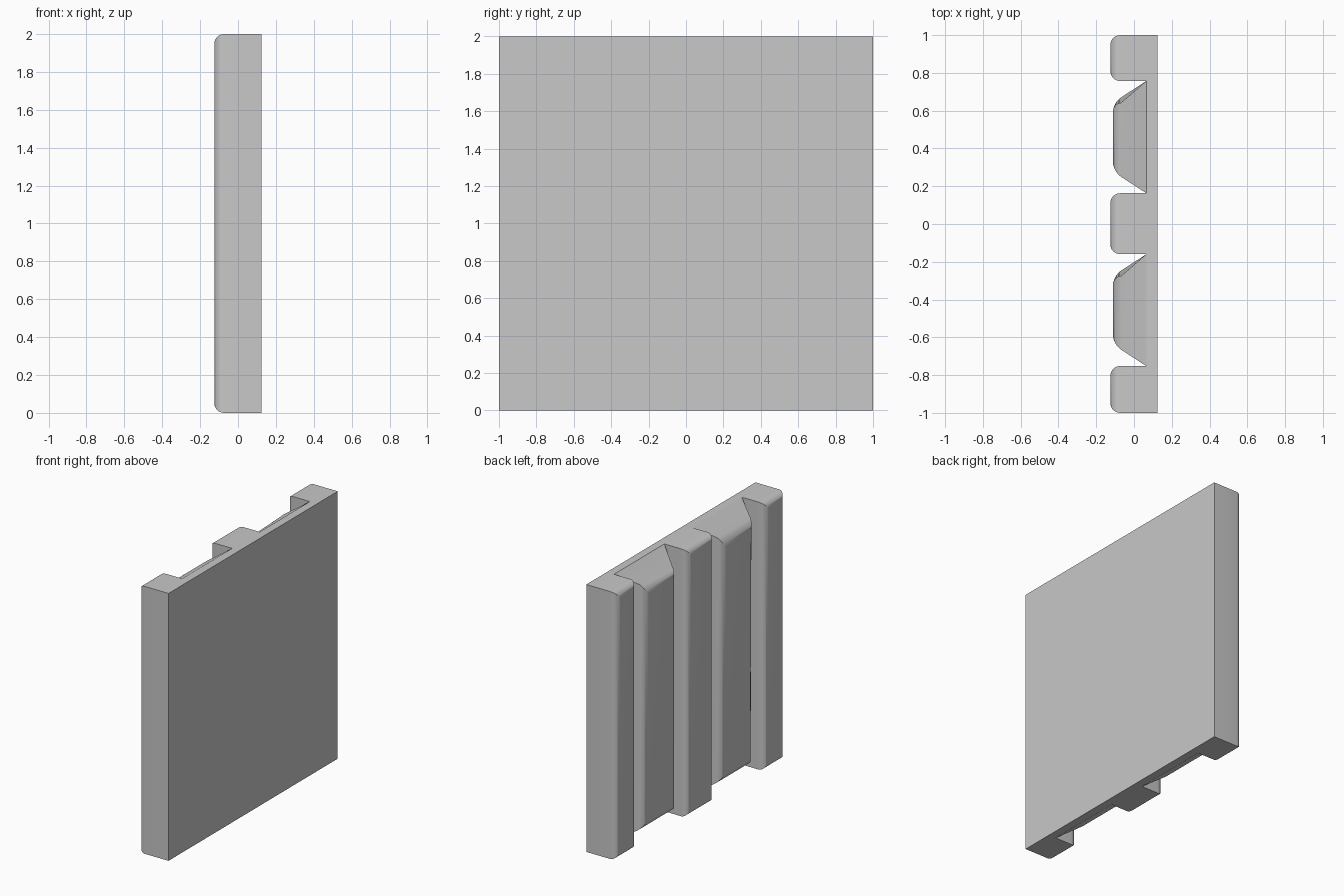
import bpy
import bmesh
import math

cube = bpy.data.objects.get("Cube")
if cube:
    bpy.data.objects.remove(cube, do_unlink=True)

grey = bpy.data.materials.new("light grey")
grey.use_nodes = True
color = (0.58, 0.58, 0.58, 1)
grey.diffuse_color = color
grey.node_tree.nodes["Principled BSDF"].inputs["Base Color"].default_value = color

PLATE_X, BACK_X = 0.065, 0.125   # ribbed and flat sides of the backing plate
HEIGHT = 2.0


def slab(name, y0, y1, x_base, x_face, inset=0.0, round_off=0.0):
    """Block rising from x_base to x_face, tapered by inset, with a rounded rim."""
    bm = bmesh.new()
    bmesh.ops.create_cube(bm, size=1)
    for v in bm.verts:
        is_face = v.co.x < 0
        shrink = inset if is_face else 0
        v.co.x = x_face if is_face else x_base
        v.co.y = y0 + shrink if v.co.y < 0 else y1 - shrink
        v.co.z = shrink if v.co.z < 0 else HEIGHT - shrink
    if round_off:
        rim = [e for e in bm.edges
               if all(abs(v.co.x - x_face) < 1e-5 for v in e.verts)]
        bmesh.ops.bevel(bm, geom=rim, offset=round_off, offset_type='OFFSET',
                        segments=8, profile=0.5, affect='EDGES')
    bmesh.ops.recalc_face_normals(bm, faces=bm.faces)
    mesh = bpy.data.meshes.new(name)
    bm.to_mesh(mesh)
    bm.free()
    mesh.materials.append(grey)
    obj = bpy.data.objects.new(name, mesh)
    bpy.context.collection.objects.link(obj)
    bpy.ops.object.select_all(action='DESELECT')
    obj.select_set(True)
    bpy.context.view_layer.objects.active = obj
    bpy.ops.object.shade_smooth_by_angle(angle=math.radians(30))
    return obj


# Flat backing plate
slab("backing_plate", -1, 1, BACK_X, PLATE_X)

# Upright posts with rounded faces
for name, y0, y1 in (("front_post", -1, -0.752),
                     ("middle_post", -0.16, 0.163),
                     ("back_post", 0.757, 1)):
    slab(name, y0, y1, PLATE_X, -0.125, round_off=0.052)

# Raised panels, chamfered on all four sides
for name, y0, y1 in (("front_panel", -0.752, -0.16),
                     ("back_panel", 0.163, 0.757)):
    slab(name, y0, y1, PLATE_X, -0.112, inset=0.115, round_off=0.052)
